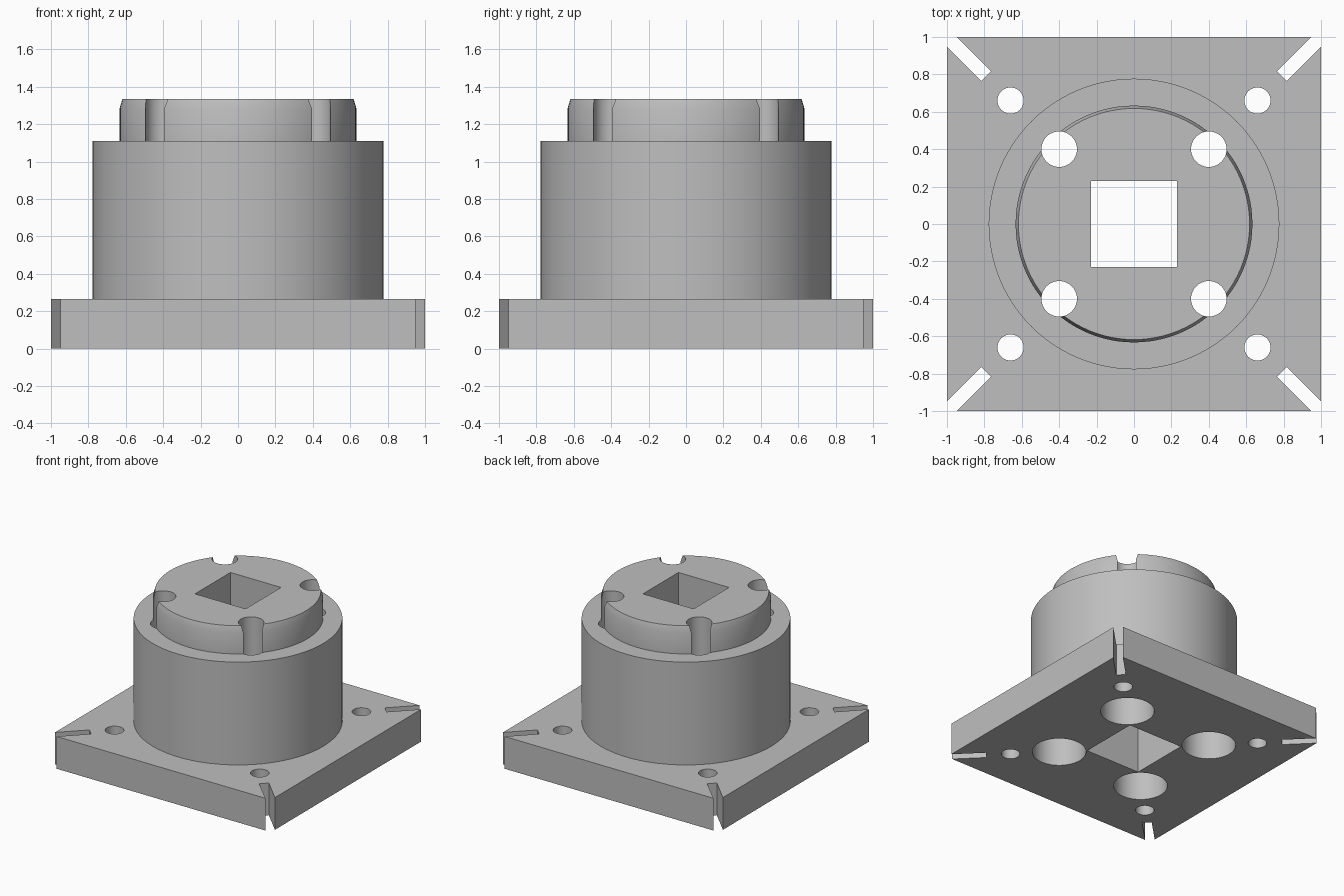
import bpy, bmesh, math
from mathutils import Matrix

if "Cube" in bpy.data.objects:
    bpy.data.objects.remove(bpy.data.objects["Cube"], do_unlink=True)

grey = bpy.data.materials.new("machined grey")
grey.use_nodes = True
COLOUR = (0.52, 0.52, 0.52, 1)
grey.diffuse_color = COLOUR
grey.node_tree.nodes["Principled BSDF"].inputs["Base Color"].default_value = COLOUR


def add_object(name, bm):
    bmesh.ops.recalc_face_normals(bm, faces=bm.faces)
    mesh = bpy.data.meshes.new(name)
    bm.to_mesh(mesh)
    bm.free()
    mesh.materials.append(grey)
    ob = bpy.data.objects.new(name, mesh)
    bpy.context.collection.objects.link(ob)
    return ob


def lathe(name, profile, x=0, y=0, sides=96):
    """Closed solid of revolution from (radius, height) points."""
    bm = bmesh.new()
    rings = [[bm.verts.new((x + r * math.cos(math.tau * i / sides),
                            y + r * math.sin(math.tau * i / sides), z))
              for i in range(sides)] for r, z in profile]
    for a, b in zip(rings, rings[1:]):
        for i in range(sides):
            j = (i + 1) % sides
            bm.faces.new((a[i], a[j], b[j], b[i]))
    bm.faces.new(rings[0][::-1])
    bm.faces.new(rings[-1])
    return add_object(name, bm)


def block(name, size, centre, turn=0):
    bm = bmesh.new()
    bmesh.ops.create_cube(bm, size=1, matrix=Matrix.Translation(centre)
                          @ Matrix.Rotation(turn, 4, "Z")
                          @ Matrix.Diagonal((*size, 1)))
    return add_object(name, bm)


# Main solids
PLATE, SHOULDER, TOP = 0.265, 1.11, 1.335
plate = block("base_plate", (2, 2, PLATE), (0, 0, PLATE / 2))
body = lathe("cylinder_body", [(0.777, PLATE), (0.777, SHOULDER)])
boss = lathe("top_boss", [(0.633, SHOULDER), (0.633, 1.285), (0.618, TOP)])

# Square bore, slightly wider at the bottom
bm = bmesh.new()
bmesh.ops.create_cone(bm, cap_ends=True, segments=4, radius1=0.25 * math.sqrt(2),
                      radius2=0.23 * math.sqrt(2), depth=TOP + 0.02,
                      matrix=Matrix.Translation((0, 0, TOP / 2))
                      @ Matrix.Rotation(math.pi / 4, 4, "Z"))
corners = [abs(v.co.x) for v in bm.verts]
if max(corners) > 0.3:
    bmesh.ops.rotate(bm, verts=bm.verts, matrix=Matrix.Rotation(math.pi / 4, 3, "Z"))
cutters = [add_object("square_bore_cutter", bm)]

# Four-fold holes, counterbores and corner slots
for sx in (-1, 1):
    for sy in (-1, 1):
        cutters += [
            lathe("screw_hole_cutter", [(0.202, -0.1), (0.202, 0.9), (0.095, 0.9),
                                        (0.095, 1.5)], 0.4 * sx, 0.4 * sy, 48),
            lathe("mount_hole_cutter", [(0.07, -0.1), (0.07, 0.5)],
                  0.66 * sx, 0.66 * sy, 32),
            block("corner_slot_cutter", (0.6, 0.072, 1),
                  (sx * (0.79 + 0.3 / math.sqrt(2)), sy * (0.79 + 0.3 / math.sqrt(2)), 0),
                  sx * sy * math.pi / 4),
        ]

# Cut each part, then smooth its round walls
for part in (plate, body, boss):
    bpy.ops.object.select_all(action="DESELECT")
    part.select_set(True)
    bpy.context.view_layer.objects.active = part
    for cutter in cutters:
        if part is not plate and cutter.name.startswith(("mount", "corner")):
            continue
        mod = part.modifiers.new("cut", "BOOLEAN")
        mod.operation, mod.solver, mod.object = "DIFFERENCE", "EXACT", cutter
        bpy.ops.object.modifier_apply(modifier=mod.name)
    bpy.ops.object.shade_smooth_by_angle(angle=math.radians(25))

for cutter in cutters:
    bpy.data.objects.remove(cutter, do_unlink=True)
